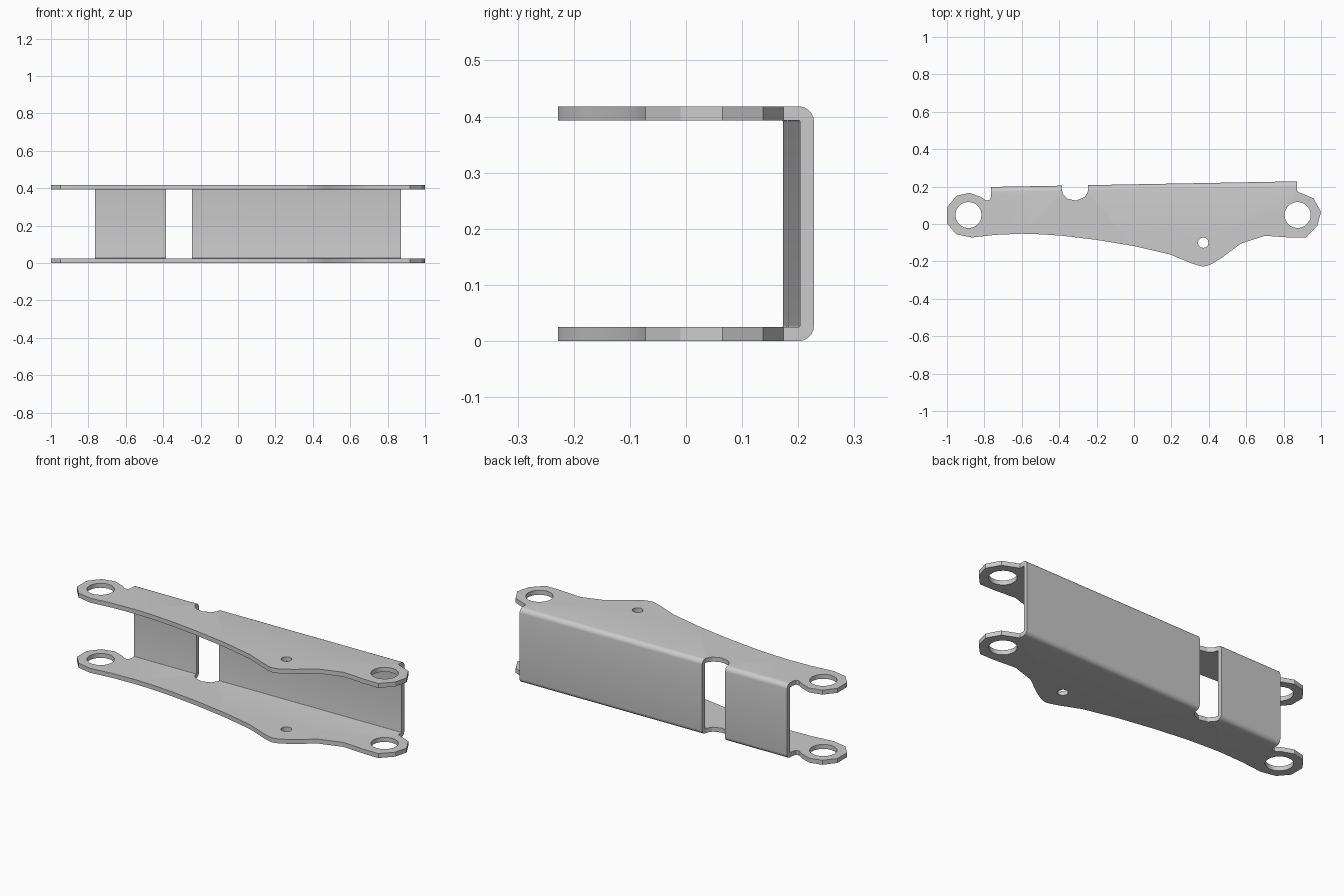
import bpy, bmesh, math

if "Cube" in bpy.data.objects:
    bpy.data.objects.remove(bpy.data.objects["Cube"])

THICK, HEIGHT = 0.025, 0.418
R = 0.0145                      # mid-surface bend radius
Z0 = -HEIGHT / 2 + THICK / 2    # mid-surface of the lower flange


def bend_y(x):
    """Start of the bend along the slightly sloping back edge."""
    return 0.171 + 0.03 * (x + 0.765) / 1.635


# Flange outline, as runs between the folded back edges
left_and_front = [
    (-0.765, 0.145), (-0.772, 0.128), (-0.79, 0.126), (-0.82, 0.145), (-0.88, 0.167),
    (-0.95, 0.15), (-1.0, 0.088), (-1.0, 0.003), (-0.95, -0.055), (-0.865, -0.072),
    (-0.74, -0.058), (-0.6, -0.052), (-0.5, -0.055), (-0.38, -0.063), (-0.2, -0.085), (0.0, -0.118),
    (0.19, -0.162), (0.30, -0.207), (0.34, -0.221), (0.37, -0.228), (0.41, -0.217),
    (0.47, -0.18), (0.57, -0.105), (0.70, -0.063), (0.83, -0.072), (0.92, -0.072),
    (0.98, -0.01), (1.0, 0.065), (0.96, 0.137)]
notch = [(-0.25, 0.165), (-0.265, 0.143), (-0.31, 0.125), (-0.355, 0.135), (-0.38, 0.16)]
corner = {x: (x, bend_y(x)) for x in (-0.765, -0.385, -0.245, 0.872)}
outline = ([corner[-0.765]] + left_and_front + [(0.872, 0.174), corner[0.872], corner[-0.245]]
           + notch + [corner[-0.385]])
holes = [(-0.885, 0.048, 0.07, 20), (0.875, 0.048, 0.07, 20), (0.37, -0.10, 0.028, 12)]

bm = bmesh.new()


def loop(points):
    vs = [bm.verts.new((x, y, Z0)) for x, y in points]
    es = [bm.edges.new((vs[i], vs[(i + 1) % len(vs)])) for i in range(len(vs))]
    return vs, es


# Lower flange with three holes
verts, edges = loop(outline)
for cx, cy, r, n in holes:
    edges += loop([(cx + r * math.cos(2 * math.pi * i / n),
                    cy + r * math.sin(2 * math.pi * i / n)) for i in range(n)])[1]
bmesh.ops.triangle_fill(bm, use_beauty=True, edges=edges, normal=(0, 0, 1))

# Rounded bend and half of the back wall, for both wall panels
steps = [(R * math.sin(a), R - R * math.cos(a))
         for a in (math.pi / 2 * i / 5 for i in range(1, 6))] + [(R, -Z0)]
n = len(outline)
i_right = outline.index(corner[0.872])
for a, b in ((i_right, i_right + 1), (n - 1, 0)):
    p, q = verts[a], verts[b]
    pb, qb = p.co.copy(), q.co.copy()
    for dy, dz in steps:
        p2 = bm.verts.new((pb.x, pb.y + dy, Z0 + dz))
        q2 = bm.verts.new((qb.x, qb.y + dy, Z0 + dz))
        bm.faces.new((p, q, q2, p2))
        p, q = p2, q2
bmesh.ops.recalc_face_normals(bm, faces=bm.faces[:])

mesh = bpy.data.meshes.new("channel_bracket")
bm.to_mesh(mesh)
bm.free()
obj = bpy.data.objects.new("channel_bracket", mesh)
bpy.context.collection.objects.link(obj)
obj.location.z = HEIGHT / 2

# Mirror to the upper flange, then give the sheet its thickness
mirror = obj.modifiers.new("mirror", 'MIRROR')
mirror.use_axis = (False, False, True)
mirror.merge_threshold = 0.0005
solid = obj.modifiers.new("thickness", 'SOLIDIFY')
solid.thickness = THICK
solid.offset = 0
solid.use_even_offset = True

bpy.context.view_layer.objects.active = obj
obj.select_set(True)
bpy.ops.object.convert(target='MESH')
bpy.ops.object.shade_smooth_by_angle(angle=math.radians(25))
